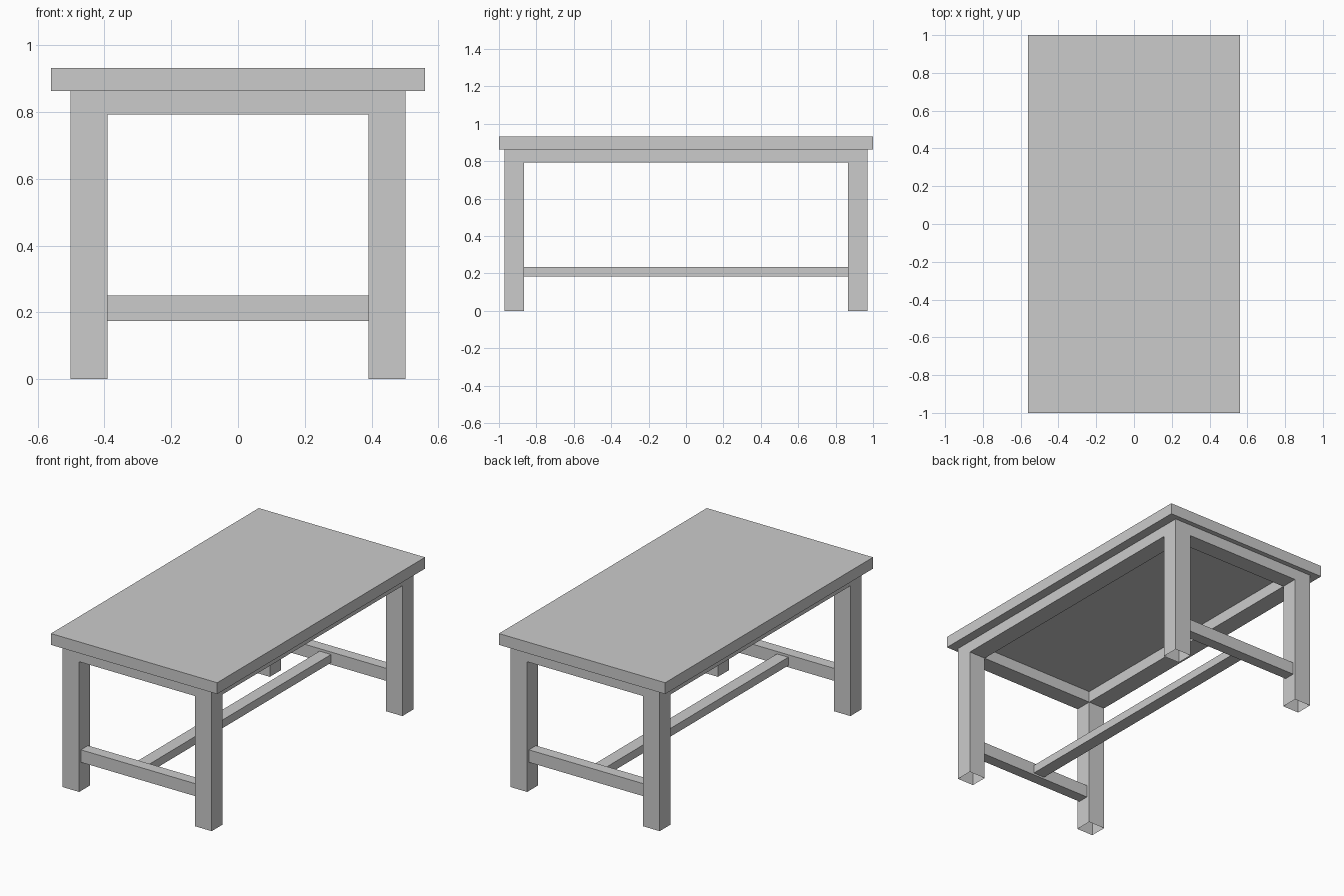
import bpy, bmesh

if "Cube" in bpy.data.objects:
    bpy.data.objects.remove(bpy.data.objects["Cube"])

TOP_Z, UNDER_Z, APRON_Z = 0.931, 0.862, 0.793
XS = (-0.502, -0.391, 0.391, 0.502)
YS = (-0.97, -0.865, 0.865, 0.97)


def finish(bm, name):
    bmesh.ops.recalc_face_normals(bm, faces=bm.faces)
    mesh = bpy.data.meshes.new(name)
    bm.to_mesh(mesh)
    bm.free()
    ob = bpy.data.objects.new(name, mesh)
    bpy.context.collection.objects.link(ob)
    return ob


def box(name, x, y, z):
    bm = bmesh.new()
    bmesh.ops.create_cube(bm, size=1)
    for v in bm.verts:
        v.co = [lo + (c + 0.5) * (hi - lo) for c, (lo, hi) in zip(v.co, (x, y, z))]
    return finish(bm, name)


# Tabletop
box("tabletop", (-0.56, 0.56), (-1, 1), (UNDER_Z, TOP_Z))

# Apron ring and four legs, one continuous flush shell; leg bottoms are open
bm = bmesh.new()
cache = {}


def vert(x, y, z):
    key = (x, y, z)
    if key not in cache:
        cache[key] = bm.verts.new(key)
    return cache[key]


def depth(i, j):
    """Lowest z of the frame in a plan cell."""
    if not (0 <= i <= 2 and 0 <= j <= 2) or (i, j) == (1, 1):
        return UNDER_Z
    return APRON_Z if 1 in (i, j) else 0.0


def wall(a, b, low, high):
    levels = [z for z in (0.0, APRON_Z, UNDER_Z) if low <= z <= high]
    for z0, z1 in zip(levels, levels[1:]):
        bm.faces.new((vert(*a, z0), vert(*b, z0), vert(*b, z1), vert(*a, z1)))


for i in range(3):
    for j in range(3):
        x0, x1, y0, y1 = XS[i], XS[i + 1], YS[j], YS[j + 1]
        low = depth(i, j)
        if low == APRON_Z:
            bm.faces.new([vert(x, y, low) for x, y in
                          ((x0, y0), (x0, y1), (x1, y1), (x1, y0))])
        for a, b, n in (((x0, y0), (x1, y0), (i, j - 1)),
                        ((x1, y0), (x1, y1), (i + 1, j)),
                        ((x1, y1), (x0, y1), (i, j + 1)),
                        ((x0, y1), (x0, y0), (i - 1, j))):
            if depth(*n) > low:
                wall(a, b, low, depth(*n))
finish(bm, "apron_and_legs")

# Cross stretchers at both ends
for name, s in (("front_stretcher", -1), ("back_stretcher", 1)):
    box(name, (-0.391, 0.391), sorted((s * 0.885, s * 0.953)), (0.174, 0.25))

# Long stretcher joining them
box("long_stretcher", (-0.07, 0.007), (-0.885, 0.885), (0.185, 0.235))
